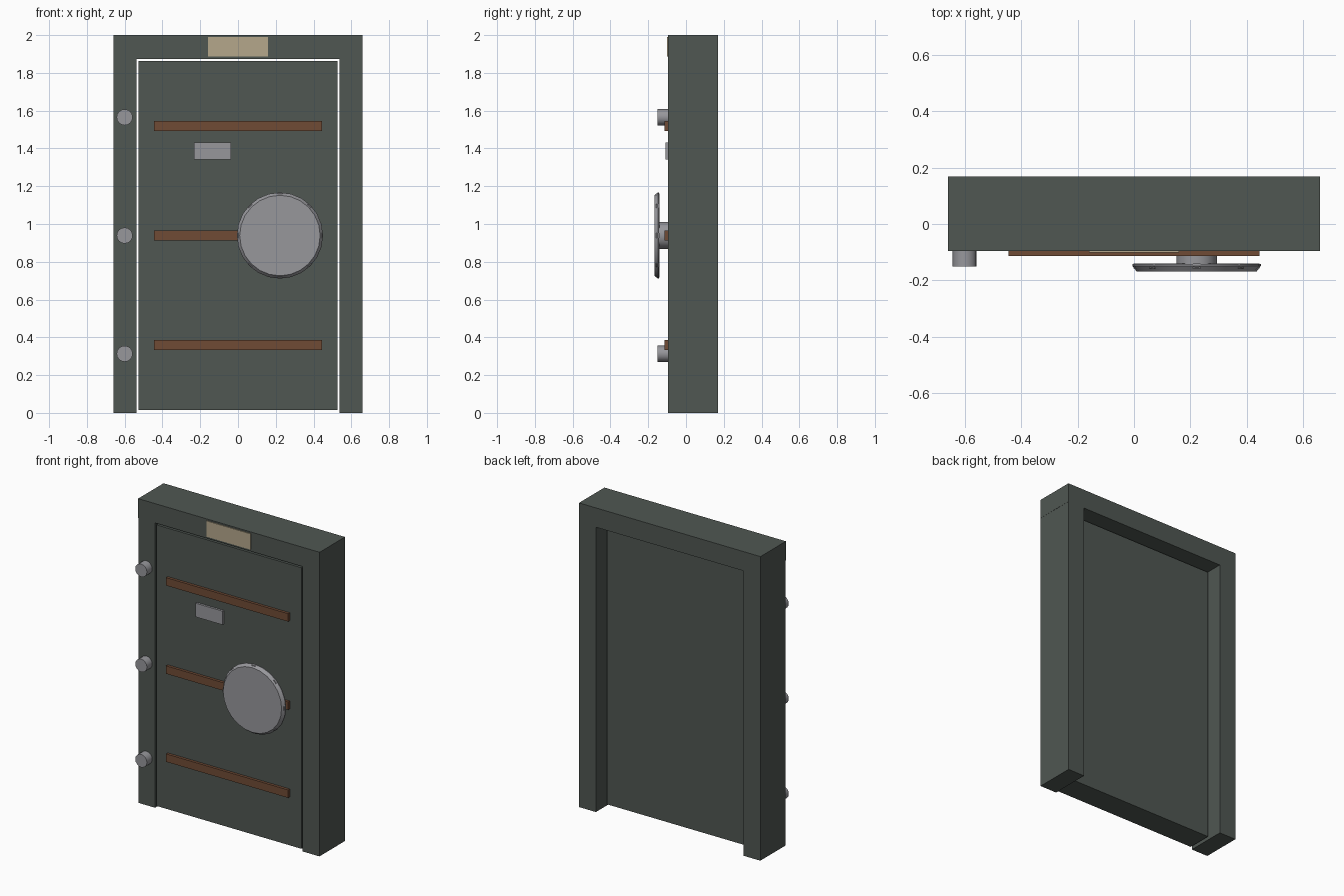
import bpy, math
from mathutils import Matrix

if "Cube" in bpy.data.objects:
    bpy.data.objects.remove(bpy.data.objects["Cube"])


def material(name, rgb):
    m = bpy.data.materials.new(name)
    m.diffuse_color = (*rgb, 1)
    m.use_nodes = True
    m.node_tree.nodes["Principled BSDF"].inputs["Base Color"].default_value = m.diffuse_color
    return m


GREEN = material("dark_green_steel", (0.08, 0.095, 0.085))
RUST = material("rust_brown", (0.16, 0.07, 0.035))
CREAM = material("cream_plate", (0.46, 0.39, 0.26))
METAL = material("bare_metal", (0.31, 0.31, 0.33))


def box(name, x, y, z, mat):
    # each argument is a (min, max) span
    bpy.ops.mesh.primitive_cube_add(size=1)
    o = bpy.context.object
    o.name = name
    spans = (x, y, z)
    o.data.transform(Matrix.Diagonal((*[b - a for a, b in spans], 1)))
    o.location = [(a + b) / 2 for a, b in spans]
    o.data.materials.append(mat)
    return o


def disc(name, x, z, y_back, y_front, r_back, r_front, sides, mat):
    # round part with its axis along y
    bpy.ops.mesh.primitive_cone_add(vertices=sides, radius1=r_back, radius2=r_front,
                                    depth=y_back - y_front,
                                    location=(x, (y_back + y_front) / 2, z),
                                    rotation=(math.pi / 2, 0, 0))
    o = bpy.context.object
    o.name = name
    o.data.materials.append(mat)
    bpy.ops.object.shade_smooth_by_angle(angle=math.radians(30))
    return o


FRONT, BACK = -0.095, 0.169

# Frame: two jambs and a lintel
for side, s in (("left", -1), ("right", 1)):
    box(side + "_jamb", sorted((s * 0.537, s * 0.659)), (FRONT, BACK), (0, 1.873), GREEN)
box("lintel", (-0.66, 0.66), (FRONT, BACK), (1.873, 2.0), GREEN)

# Door slab, flush at the front and recessed at the back
box("door", (-0.528, 0.528), (FRONT, 0.068), (0.015, 1.863), GREEN)

# Reinforcing bars
for i, z in enumerate((0.36, 0.939, 1.519)):
    box(f"door_bar_{i + 1}", (-0.444, 0.444), (-0.113, FRONT), (z - 0.026, z + 0.026), RUST)

# Lintel plate and door plate
box("lintel_plate", (-0.16, 0.16), (-0.101, FRONT), (1.886, 1.99), CREAM)
box("door_plate", (-0.234, -0.036), (-0.109, FRONT), (1.342, 1.432), METAL)

# Hinge knobs
for i, z in enumerate((0.313, 0.939, 1.565)):
    disc(f"hinge_knob_{i + 1}", -0.6, z, FRONT, -0.15, 0.0425, 0.0425, 16, METAL)

# Handwheel: hub, rim, chamfered face and spokes
WX, WZ = 0.222, 0.939
disc("wheel_hub", WX, WZ, FRONT, -0.143, 0.072, 0.072, 20, METAL)
disc("wheel_rim", WX, WZ, -0.142, -0.148, 0.228, 0.228, 24, METAL)
disc("wheel_face", WX, WZ, -0.148, -0.168, 0.228, 0.213, 24, METAL)
for i in range(4):
    s = box(f"wheel_spoke_{i + 1}", (WX - 0.223, WX + 0.223), (-0.158, -0.14),
            (WZ - 0.013, WZ + 0.013), METAL)
    s.rotation_euler.y = i * math.pi / 4
